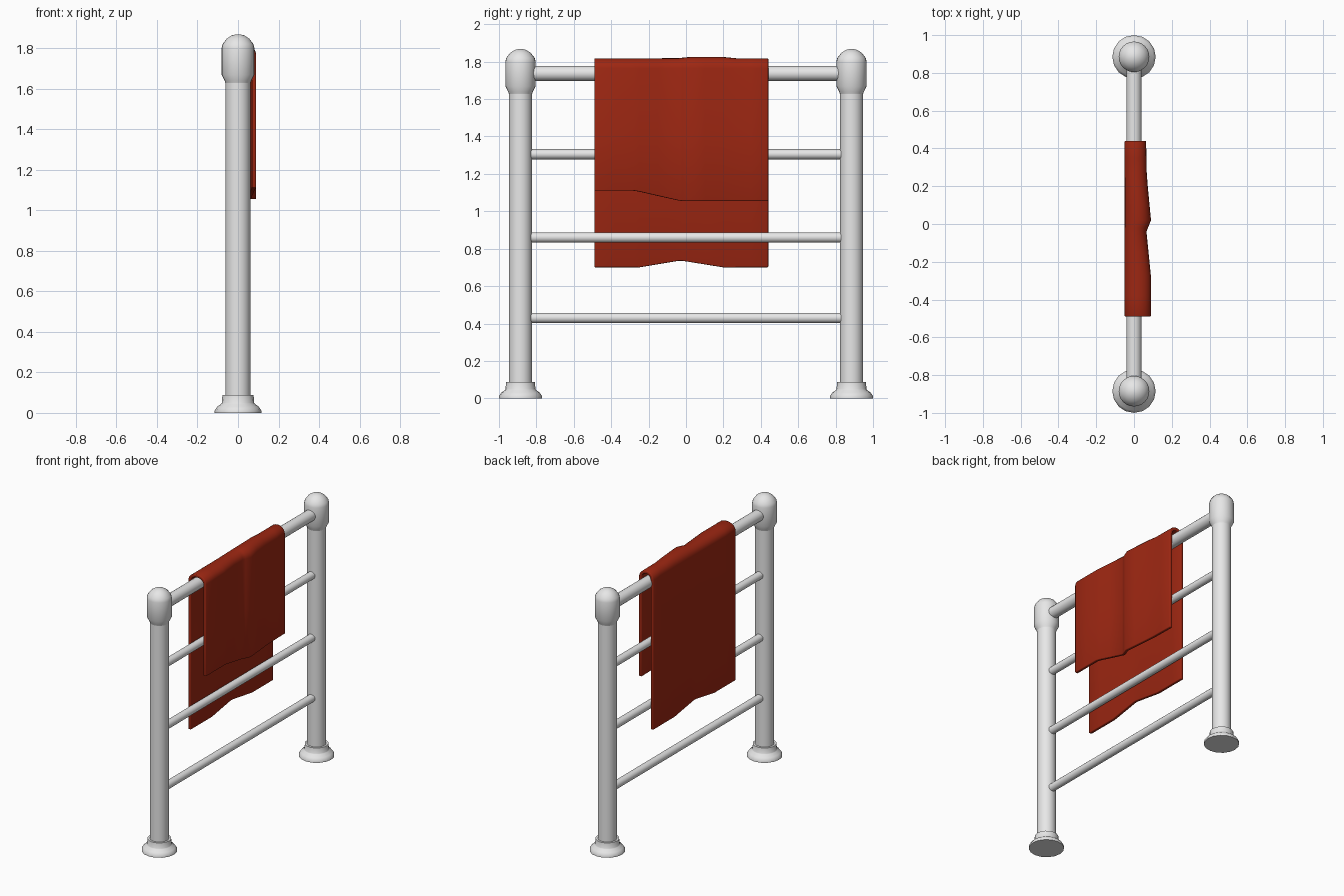
import bpy, bmesh, math
from mathutils import Matrix

cube = bpy.data.objects.get("Cube")
if cube:
    bpy.data.objects.remove(cube, do_unlink=True)


def material(name, color):
    mat = bpy.data.materials.new(name)
    mat.use_nodes = True
    mat.diffuse_color = color
    bsdf = mat.node_tree.nodes["Principled BSDF"]
    bsdf.inputs["Base Color"].default_value = color
    return mat


metal = material("pale grey metal", (0.8, 0.8, 0.8, 1))
cloth = material("red cloth", (0.34, 0.02, 0.006, 1))


def finish(bm, name, mat, angle=40):
    bmesh.ops.recalc_face_normals(bm, faces=bm.faces[:])
    mesh = bpy.data.meshes.new(name)
    bm.to_mesh(mesh)
    bm.free()
    mesh.materials.append(mat)
    obj = bpy.data.objects.new(name, mesh)
    bpy.context.collection.objects.link(obj)
    bpy.ops.object.select_all(action="DESELECT")
    obj.select_set(True)
    bpy.context.view_layer.objects.active = obj
    bpy.ops.object.shade_smooth_by_angle(angle=math.radians(angle))
    return obj


def lathe(name, profile, y, sides):
    """Turn a (radius, height) profile about a vertical axis and close its ends."""
    bm = bmesh.new()
    rings = []
    for r, z in profile:
        angles = [2 * math.pi * i / sides for i in range(sides)]
        rings.append([bm.verts.new((r * math.cos(a), y + r * math.sin(a), z)) for a in angles])
    for low, high in zip(rings, rings[1:]):
        for i in range(sides):
            j = (i + 1) % sides
            bm.faces.new((low[i], low[j], high[j], high[i]))
    bm.faces.new(rings[0])
    bm.faces.new(rings[-1])
    return finish(bm, name, metal)


# Upright posts with flared feet and domed caps
post_y = 0.885
foot = [(0.115, 0), (0.115, 0.012), (0.103, 0.03), (0.083, 0.045), (0.08, 0.05), (0.077, 0.088)]
post = [(0.062, 0.05), (0.062, 1.66)]
cap = [(0.06, 1.62), (0.065, 1.637), (0.081, 1.668), (0.081, 1.8), (0.076, 1.82),
       (0.055, 1.847), (0.03, 1.863), (0.008, 1.868)]
for side, y in (("front", -post_y), ("back", post_y)):
    lathe(side + "_foot", foot, y, 16)
    lathe(side + "_post", post, y, 24)
    lathe(side + "_cap", cap, y, 24)

# Horizontal rails
for name, z, r in (("top_rail", 1.737, 0.04), ("upper_rail", 1.305, 0.027),
                   ("lower_rail", 0.86, 0.027), ("bottom_rail", 0.43, 0.027)):
    bm = bmesh.new()
    bmesh.ops.create_cone(bm, cap_ends=True, segments=20, radius1=r, radius2=r, depth=2 * post_y,
                          matrix=Matrix.Translation((0, 0, z)) @ Matrix.Rotation(math.pi / 2, 4, "X"))
    finish(bm, name, metal)


# Towel draped over the top rail
def along(points, y):
    """Linear interpolation through (y, value) points, flat beyond the ends."""
    if y <= points[0][0]:
        return points[0][1]
    for (y0, v0), (y1, v1) in zip(points, points[1:]):
        if y <= y1:
            return v0 + (v1 - v0) * (y - y0) / (y1 - y0)
    return points[-1][1]


front_face = [(-0.28, 0.09), (-0.04, 0.066), (0.02, 0.09), (0.25, 0.068), (0.44, 0.064)]
front_hem = [(-0.27, 1.11), (-0.03, 1.055)]
back_hem = [(-0.25, 0.7), (-0.03, 0.737), (0.2, 0.7)]
crest = [(-0.05, 1.818), (0.02, 1.825), (0.2, 1.825), (0.27, 1.818)]
back_x, shoulder_z = -0.05, 1.765
stations = [-0.49, -0.38, -0.28, -0.25, -0.15, -0.04, -0.02, 0.02, 0.1, 0.2, 0.27, 0.35, 0.44]


def section(y):
    front_x, top = along(front_face, y), along(crest, y)
    middle, half = (front_x + back_x) / 2, (front_x - back_x) / 2
    points = [(back_x, along(back_hem, y)), (back_x, 1.3)]
    for i in range(11):
        a = math.pi * (1 - i / 10)
        points.append((middle + half * math.cos(a), shoulder_z + (top - shoulder_z) * math.sin(a)))
    return points + [(front_x, 1.4), (front_x, along(front_hem, y))]


bm = bmesh.new()
rows = [[bm.verts.new((x, y, z)) for x, z in section(y)] for y in stations]
for a, b in zip(rows, rows[1:]):
    for i in range(len(a) - 1):
        bm.faces.new((a[i], a[i + 1], b[i + 1], b[i]))
towel = finish(bm, "towel", cloth)
outward = sum(f.normal.z for f in towel.data.polygons) > 0
thick = towel.modifiers.new("thickness", "SOLIDIFY")
thick.thickness = 0.022
thick.offset = -1 if outward else 1
soft = towel.modifiers.new("soft_edges", "BEVEL")
soft.width = 0.005
soft.segments = 2
soft.limit_method = "ANGLE"
soft.angle_limit = math.radians(60)
